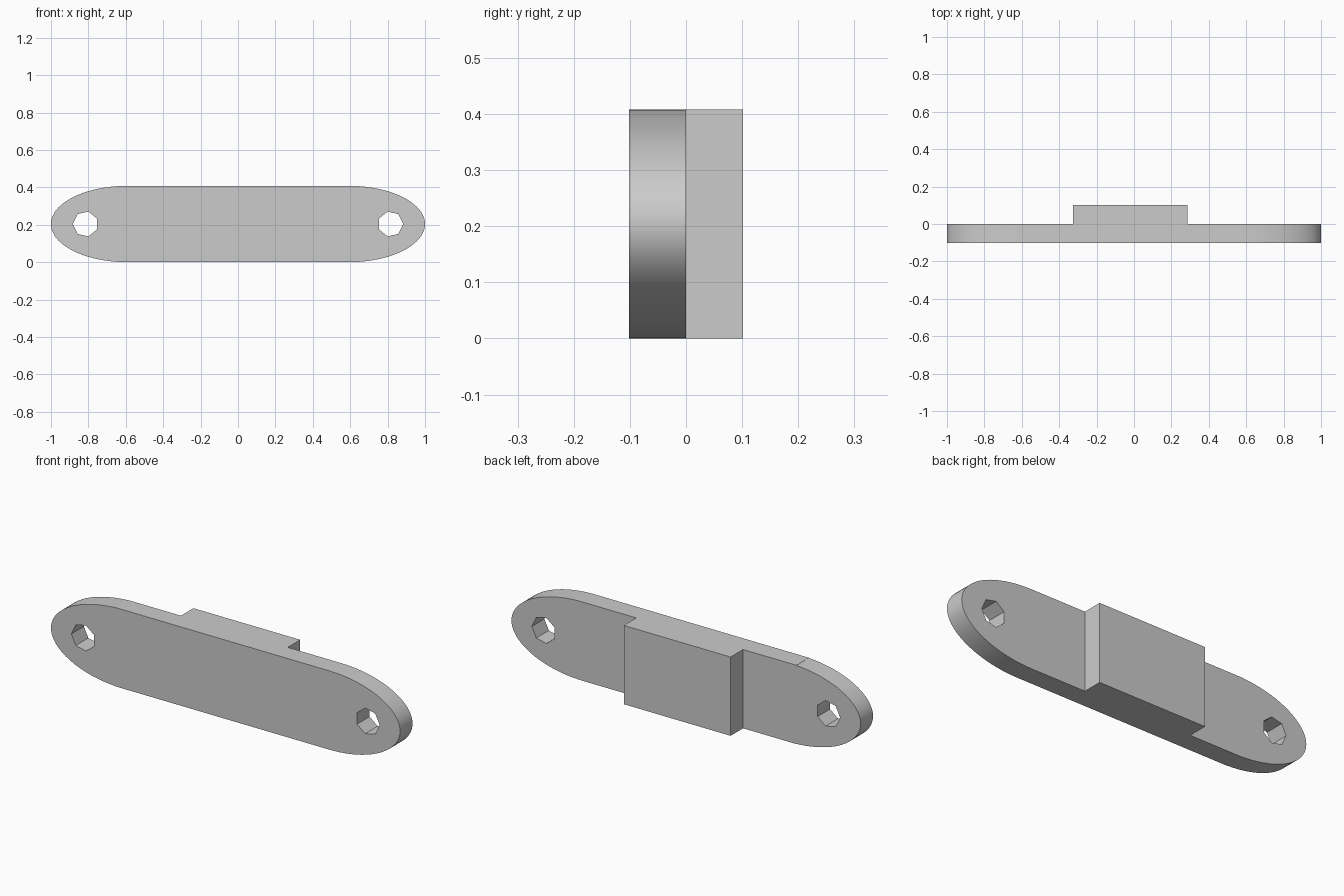
import bpy, bmesh, math

THICK = 0.102          # thickness of the plate, and of the raised block
HALF_H = 0.204         # half of the height
CAP_X, CAP_A = 0.592, 0.408   # centre and half length of the elliptical ends
HOLE_X, HOLE_R = 0.815, 0.068

if "Cube" in bpy.data.objects:
    bpy.data.objects.remove(bpy.data.objects["Cube"], do_unlink=True)

GREY = (0.6, 0.6, 0.6, 1.0)
grey = bpy.data.materials.new("plain grey")
grey.use_nodes = True
grey.diffuse_color = GREY
grey.node_tree.nodes["Principled BSDF"].inputs["Base Color"].default_value = GREY


def prism(name, outline, y0, y1):
    """Extrude an (x, z) outline from y0 to y1."""
    bm = bmesh.new()
    face = bm.faces.new([bm.verts.new((x, y0, z)) for x, z in outline])
    out = bmesh.ops.extrude_face_region(bm, geom=[face])
    moved = [v for v in out["geom"] if isinstance(v, bmesh.types.BMVert)]
    bmesh.ops.translate(bm, verts=moved, vec=(0, y1 - y0, 0))
    bmesh.ops.recalc_face_normals(bm, faces=bm.faces)
    mesh = bpy.data.meshes.new(name)
    bm.to_mesh(mesh)
    bm.free()
    mesh.materials.append(grey)
    obj = bpy.data.objects.new(name, mesh)
    bpy.context.collection.objects.link(obj)
    return obj


def slab(name, x0, x1, y0, y1):
    top = 2 * HALF_H
    return prism(name, [(x0, 0), (x1, 0), (x1, top), (x0, top)], y0, y1)


def end_cap(name, side, seam, steps=40):
    """Elliptical end outside the seam, with a seven-sided hole."""
    start = math.acos((seam - CAP_X) / CAP_A)
    angles = [start * (2 * i / steps - 1) for i in range(steps + 1)]
    outline = [(side * (CAP_X + CAP_A * math.cos(a)),
                HALF_H * (1 + math.sin(a))) for a in angles]
    cap = prism(name, outline, -THICK, 0)

    # Hole with one corner pointing outward
    corners = [2 * math.pi * i / 7 for i in range(7)]
    hole = prism(name + "_cutter",
                 [(side * (HOLE_X + HOLE_R * math.cos(a)),
                   HALF_H + HOLE_R * math.sin(a)) for a in corners],
                 -2 * THICK, THICK)
    hole.hide_render = True
    cut = cap.modifiers.new("hole", "BOOLEAN")
    cut.operation = "DIFFERENCE"
    cut.solver = "EXACT"
    cut.object = hole

    # Apply the cut, drop the cutter and smooth the rounded rim
    bpy.ops.object.select_all(action="DESELECT")
    cap.select_set(True)
    bpy.context.view_layer.objects.active = cap
    bpy.ops.object.modifier_apply(modifier=cut.name)
    bpy.data.objects.remove(hole, do_unlink=True)
    bpy.ops.object.shade_smooth_by_angle(angle=math.radians(30))
    return cap


# Straight middle of the plate, raised block behind it, rounded ends
slab("plate_middle", -0.632, 0.592, -THICK, 0)
slab("back_block", -0.327, 0.285, 0, THICK)
end_cap("left_end", 1, 0.592)
end_cap("right_end", -1, 0.632)
